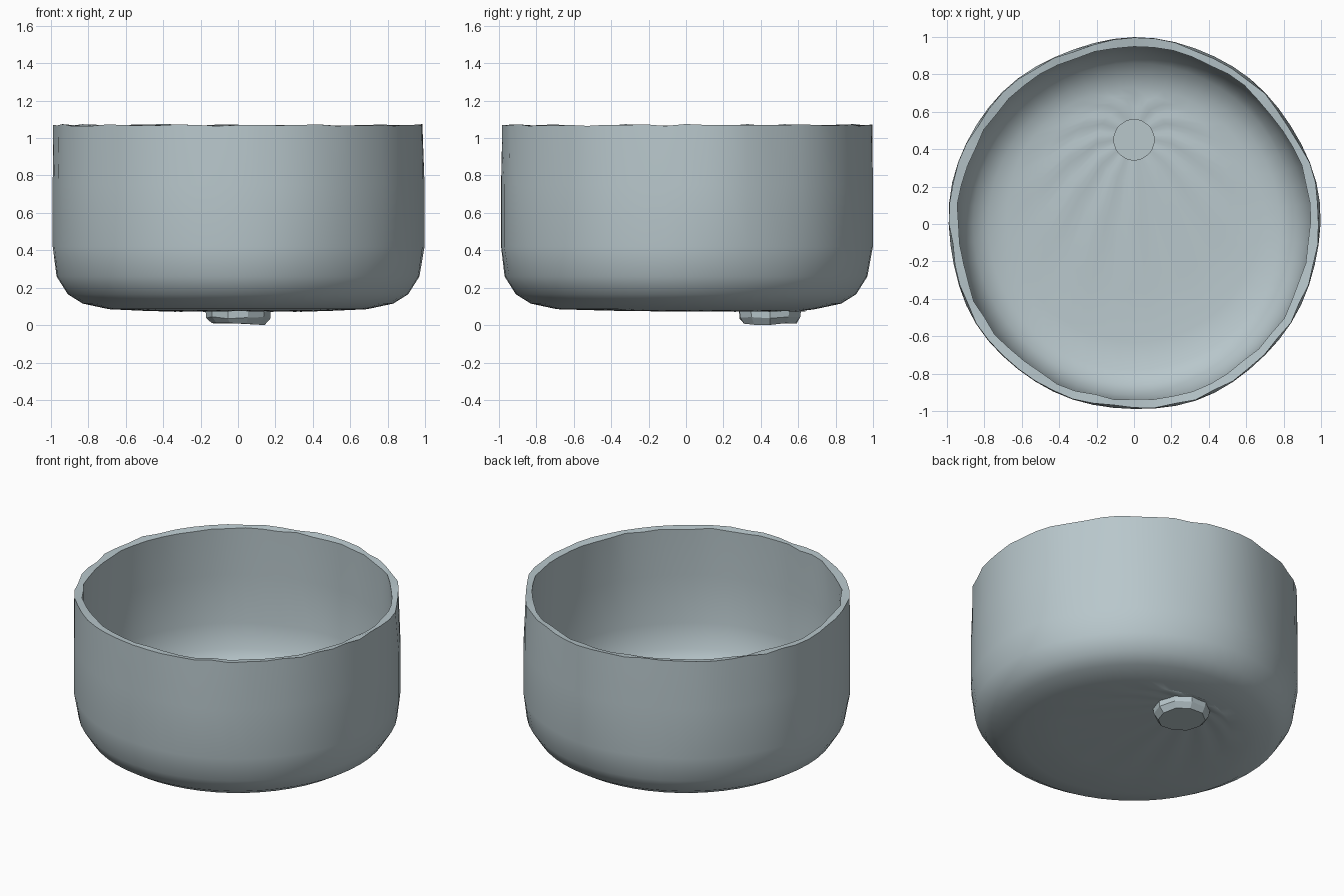
import bpy, bmesh, math, random

random.seed(4)
cube = bpy.data.objects.get("Cube")
if cube:
    bpy.data.objects.remove(cube)

# Worn grey enamel
enamel = bpy.data.materials.new("grey_enamel")
enamel.use_nodes = True
colour = (0.48, 0.57, 0.60, 1)
enamel.diffuse_color = colour
enamel.node_tree.nodes["Principled BSDF"].inputs["Base Color"].default_value = colour

DRAIN_Y = 0.45


def loft(name, rings, sides, loop, warp=None):
    """Skin circles given as (radius, height, centre y); loop joins last to first."""
    bm = bmesh.new()
    loops = []
    for i, (r, z, cy) in enumerate(rings):
        loop_verts = []
        for k in range(sides):
            a = math.tau * k / sides
            dr, dz = warp(i, a) if warp else (0, 0)
            loop_verts.append(bm.verts.new(((r + dr) * math.cos(a),
                                            cy + (r + dr) * math.sin(a), z + dz)))
        loops.append(loop_verts)
    pairs = list(zip(loops, loops[1:]))
    if loop:
        pairs.append((loops[-1], loops[0]))
    else:
        bm.faces.new(loops[0])
        bm.faces.new(loops[-1])
    for low, high in pairs:
        for k in range(sides):
            n = (k + 1) % sides
            bm.faces.new((low[k], low[n], high[n], high[k]))
    bmesh.ops.recalc_face_normals(bm, faces=bm.faces)
    mesh = bpy.data.meshes.new(name)
    bm.to_mesh(mesh)
    bm.free()
    mesh.materials.append(enamel)
    obj = bpy.data.objects.new(name, mesh)
    bpy.context.collection.objects.link(obj)
    return obj


# Basin section: floor from the drain hole outwards, up the inside, down the outside
inside = [(0.108, 0.11, DRAIN_Y), (0.2, 0.113, 0.43), (0.34, 0.115, 0.33),
          (0.52, 0.117, 0.17), (0.68, 0.122, 0.05), (0.78, 0.14, 0), (0.86, 0.185, 0),
          (0.915, 0.27, 0), (0.945, 0.43, 0), (0.95, 0.75, 0), (0.945, 1.065, 0)]
outside = [(0.988, 1.07, 0), (0.994, 0.75, 0), (0.994, 0.42, 0), (0.97, 0.26, 0),
           (0.91, 0.165, 0), (0.83, 0.115, 0), (0.69, 0.085, 0), (0.52, 0.077, 0.11),
           (0.34, 0.075, 0.3), (0.15, 0.075, DRAIN_Y)]
rim = (len(inside) - 1, len(inside))


def wear(i, a):
    """Dented walls, an uneven lip and faint creases around the drain."""
    dent = 0.004 * math.sin(5 * a + 1) + 0.003 * math.sin(9 * a)
    if i in rim:
        return dent + random.uniform(-0.009, 0.005), random.uniform(-0.006, 0.005)
    if rim[0] - 3 < i < rim[1] + 3:
        return dent, 0
    if i in (1, 2, len(inside + outside) - 2):
        return 0, 0.004 * math.sin(11 * a) 
    return 0, 0


basin = loft("basin", inside + outside, 56, True, wear)
bpy.ops.object.select_all(action='DESELECT')
basin.select_set(True)
bpy.context.view_layer.objects.active = basin
bpy.ops.object.shade_smooth_by_angle(angle=math.radians(35))

# Faceted drain cup with a closed bottom
loft("drain_cup", [(0.112, 0.022, DRAIN_Y), (0.112, 0.108, DRAIN_Y),
                   (0.175, 0.09, DRAIN_Y), (0.172, 0.04, DRAIN_Y),
                   (0.145, 0.006, DRAIN_Y)], 10, False,
     lambda i, a: (random.uniform(-0.008, 0.004), random.uniform(-0.006, 0.006)) if i > 2 else (0, 0))
